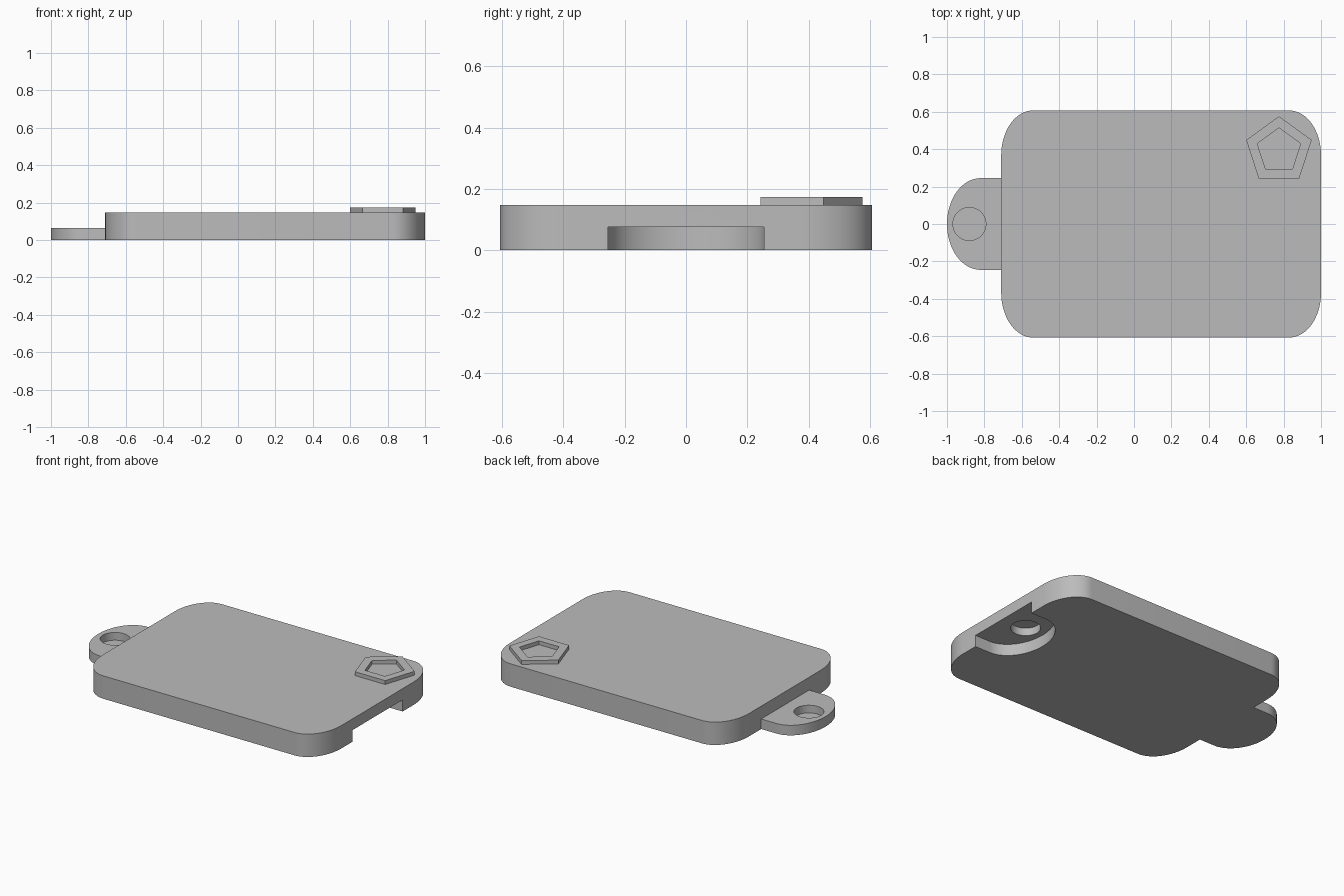
import bpy, bmesh
from math import cos, sin, pi

cube = bpy.data.objects.get("Cube")
if cube:
    bpy.data.objects.remove(cube, do_unlink=True)

grey = bpy.data.materials.new("plain grey")
grey.use_nodes = True
colour = (0.5, 0.5, 0.5, 1)
grey.diffuse_color = colour
grey.node_tree.nodes["Principled BSDF"].inputs["Base Color"].default_value = colour


def arc(cx, cy, rx, ry, start, end, steps):
    """Points along an elliptical arc, angles in half turns."""
    angles = [pi * (start + (end - start) * i / steps) for i in range(steps + 1)]
    return [(cx + rx * cos(a), cy + ry * sin(a)) for a in angles]


def ring(cx, cy, r, sides, start=0.0):
    """Corners of a regular polygon."""
    return arc(cx, cy, r, r, start, start + 2, sides)[:-1]


def prism(name, outline, z0, z1):
    """Upright solid with the given outline."""
    bm = bmesh.new()
    base = bm.faces.new([bm.verts.new((x, y, z0)) for x, y in outline])
    top = bmesh.ops.extrude_face_region(bm, geom=[base])["geom"]
    bmesh.ops.translate(bm, vec=(0, 0, z1 - z0),
                        verts=[v for v in top if isinstance(v, bmesh.types.BMVert)])
    bmesh.ops.recalc_face_normals(bm, faces=bm.faces)
    mesh = bpy.data.meshes.new(name)
    bm.to_mesh(mesh)
    bm.free()
    mesh.materials.append(grey)
    obj = bpy.data.objects.new(name, mesh)
    bpy.context.collection.objects.link(obj)
    return obj


def select(obj):
    bpy.ops.object.select_all(action='DESELECT')
    obj.select_set(True)
    bpy.context.view_layer.objects.active = obj


def cut(obj, cutter):
    """Subtract the cutter, then discard it."""
    cutter.hide_render = True
    mod = obj.modifiers.new("cut", 'BOOLEAN')
    mod.operation = 'DIFFERENCE'
    mod.solver = 'EXACT'
    mod.object = cutter
    select(obj)
    bpy.ops.object.modifier_apply(modifier=mod.name)
    bpy.data.objects.remove(cutter, do_unlink=True)


# Plate with elliptical corners
left, right, half, rx, ry = -0.71, 1.0, 0.607, 0.17, 0.24
outline = []
for i, (cx, cy) in enumerate([(right - rx, half - ry), (left + rx, half - ry),
                              (left + rx, ry - half), (right - rx, ry - half)]):
    outline += arc(cx, cy, rx, ry, i / 2, i / 2 + 0.5, 16)
plate = prism("plate", outline, 0, 0.148)

# Socket under the right-hand edge, with a blind hole in its ceiling
socket = arc(0.89, 0, 0.19, 0.255, 0.5, 1.5, 40) + [(1.2, -0.255), (1.2, 0.255)]
cut(plate, prism("socket_cutter", socket, -0.1, 0.075))
cut(plate, prism("socket_hole_cutter", ring(0.83, 0, 0.088, 48), 0.03, 0.125))

# Rounded tab on the opposite edge, with a blind hole in its top
tongue = arc(-0.82, 0, 0.18, 0.245, 0.5, 1.5, 40) + [(left, -0.245), (left, 0.245)]
tab = prism("tab", tongue, 0, 0.065)
cut(tab, prism("tab_hole_cutter", ring(-0.88, 0, 0.088, 48), 0.015, 0.1))

# Raised five-sided frame in one corner
frame = prism("pentagon_frame", ring(0.775, 0.392, 0.184, 5, 0.5), 0.148, 0.173)
cut(frame, prism("frame_cutter", ring(0.775, 0.392, 0.122, 5, 0.5), 0.1, 0.2))

for part in (plate, tab, frame):
    select(part)
    bpy.ops.object.shade_smooth_by_angle(angle=pi / 6)
